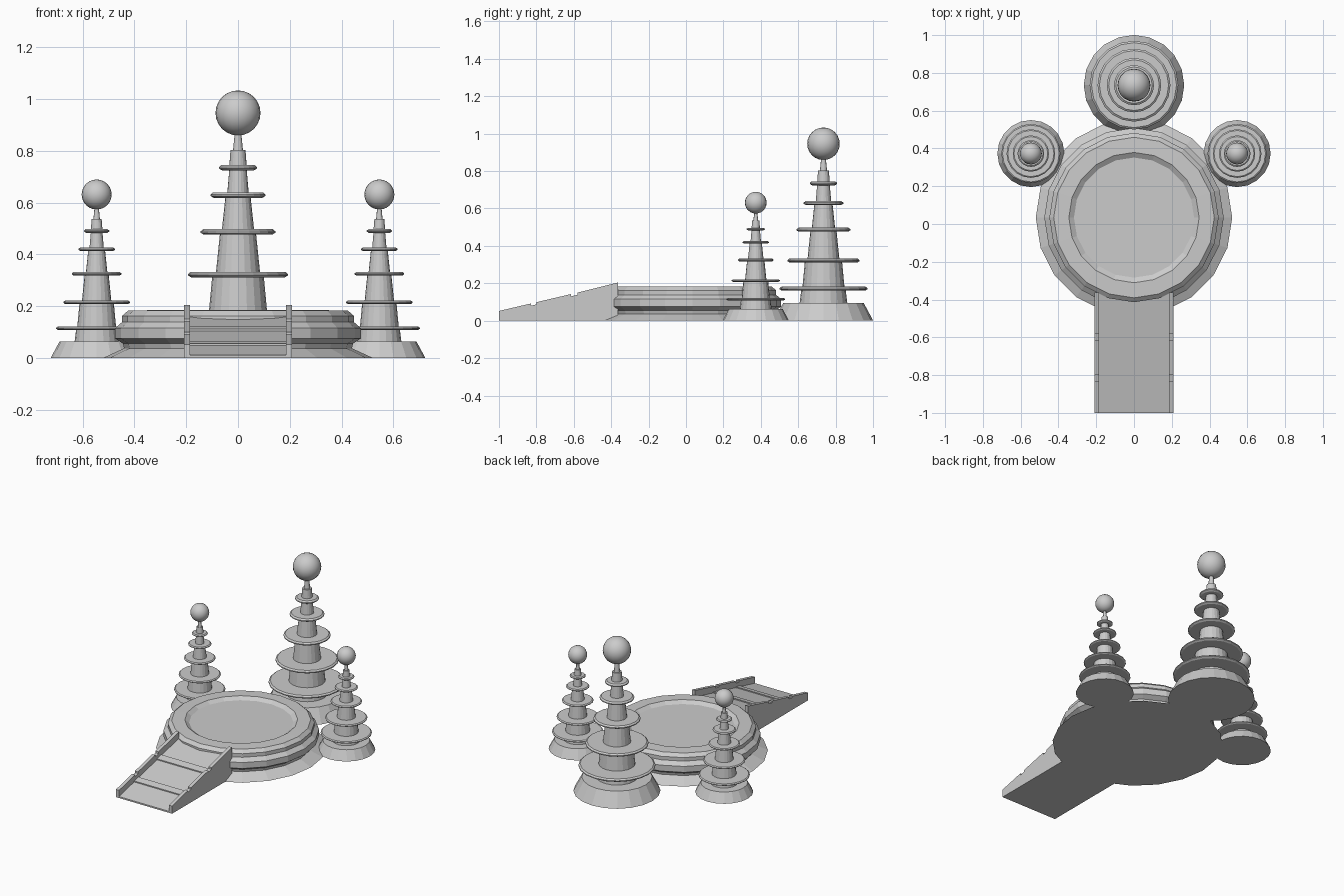
import bpy, bmesh, math
from mathutils import Matrix

if "Cube" in bpy.data.objects:
    bpy.data.objects.remove(bpy.data.objects["Cube"])


def finish(bm, name, smooth=None):
    bmesh.ops.recalc_face_normals(bm, faces=bm.faces)
    mesh = bpy.data.meshes.new(name)
    bm.to_mesh(mesh)
    bm.free()
    ob = bpy.data.objects.new(name, mesh)
    bpy.context.collection.objects.link(ob)
    if smooth:
        bpy.ops.object.select_all(action='DESELECT')
        ob.select_set(True)
        bpy.context.view_layer.objects.active = ob
        bpy.ops.object.shade_smooth_by_angle(angle=math.radians(smooth))
    return ob


def lathe(name, profile, x, y, scale=1.0, sides=20, smooth=None):
    """Closed solid of revolution from (radius, height) points, bottom to top."""
    bm = bmesh.new()
    rings = []
    for r, z in profile:
        rings.append([bm.verts.new((x + scale * r * math.cos(2 * math.pi * i / sides),
                                    y + scale * r * math.sin(2 * math.pi * i / sides),
                                    scale * z)) for i in range(sides)])
    for a, b in zip(rings, rings[1:]):
        for i in range(sides):
            j = (i + 1) % sides
            bm.faces.new((a[i], a[j], b[j], b[i]))
    bm.faces.new(rings[0][::-1])
    bm.faces.new(rings[-1])
    return finish(bm, name, smooth)


def extrude_side(name, outline, x0, x1):
    """Solid from a (y, z) outline stretched between x0 and x1."""
    bm = bmesh.new()
    a = [bm.verts.new((x0, y, z)) for y, z in outline]
    b = [bm.verts.new((x1, y, z)) for y, z in outline]
    n = len(outline)
    bm.faces.new(a)
    bm.faces.new(b[::-1])
    for i in range(n):
        j = (i + 1) % n
        bm.faces.new((a[i], b[i], b[j], a[j]))
    return finish(bm, name)


DISCS = [(0.235, 0.172), (0.193, 0.322), (0.144, 0.487), (0.106, 0.629), (0.073, 0.735)]
COLUMN = [(0.128, 0.09), (0.118, 0.172), (0.113, 0.172), (0.099, 0.322), (0.086, 0.322),
          (0.069, 0.487), (0.063, 0.487), (0.048, 0.629), (0.042, 0.629), (0.033, 0.735),
          (0.034, 0.735), (0.029, 0.803), (0.019, 0.803), (0.012, 0.875)]


def tower(name, x, y, s):
    lathe(name + "_base", [(0.266, 0), (0.215, 0.095)], x, y, s)
    lathe(name + "_column", COLUMN, x, y, s)
    for i, (r, z) in enumerate(DISCS):
        lathe(f"{name}_tier_{i + 1}",
              [(r - 0.012, z - 0.011), (r, z - 0.004), (r, z + 0.002), (r - 0.01, z + 0.01)],
              x, y, s)
    bm = bmesh.new()
    bmesh.ops.create_uvsphere(bm, u_segments=20, v_segments=12, radius=0.087 * s,
                              matrix=Matrix.Translation((x, y, 0.946 * s)))
    finish(bm, name + "_ball", 40)


# Towers: tall one at the back, a smaller pair at the sides
tower("back_tower", 0, 0.735, 1.0)
for side, label in ((-1, "left"), (1, "right")):
    tower(label + "_tower", side * 0.546, 0.373, 0.667)

# Round platform with a shallow recessed floor
lathe("platform", [(0.52, 0), (0.44, 0.037), (0.445, 0.055), (0.475, 0.075), (0.475, 0.115),
                   (0.448, 0.138), (0.448, 0.162), (0.425, 0.182), (0.345, 0.184),
                   (0.318, 0.166)], 0, 0.034)

# Ramp with two raised cross strips
SLOPE = 0.15 / 0.64


def floor_z(y):
    return 0.01 + (y + 1) * SLOPE


outline = [(-1, 0), (-1, floor_z(-1))]
for y0, y1 in ((-0.84, -0.796), (-0.598, -0.552)):
    outline += [(y0, floor_z(y0)), (y0, floor_z(y0) + 0.007),
                (y1, floor_z(y1) + 0.007), (y1, floor_z(y1))]
outline += [(-0.365, floor_z(-0.365)), (-0.365, 0)]
extrude_side("ramp", outline, -0.19, 0.19)

# Side rails with small notches in the top edge
rail = [(-1, 0), (-1, floor_z(-1) + 0.042)]
for y0, y1 in ((-0.83, -0.798), (-0.615, -0.58)):
    rail += [(y0, floor_z(y0) + 0.042), (y0, floor_z(y0) + 0.03),
             (y1, floor_z(y1) + 0.03), (y1, floor_z(y1) + 0.042)]
rail += [(-0.363, floor_z(-0.363) + 0.045), (-0.363, 0)]
for side, label in ((-1, "left"), (1, "right")):
    extrude_side(label + "_rail", rail, side * 0.186, side * 0.209)
